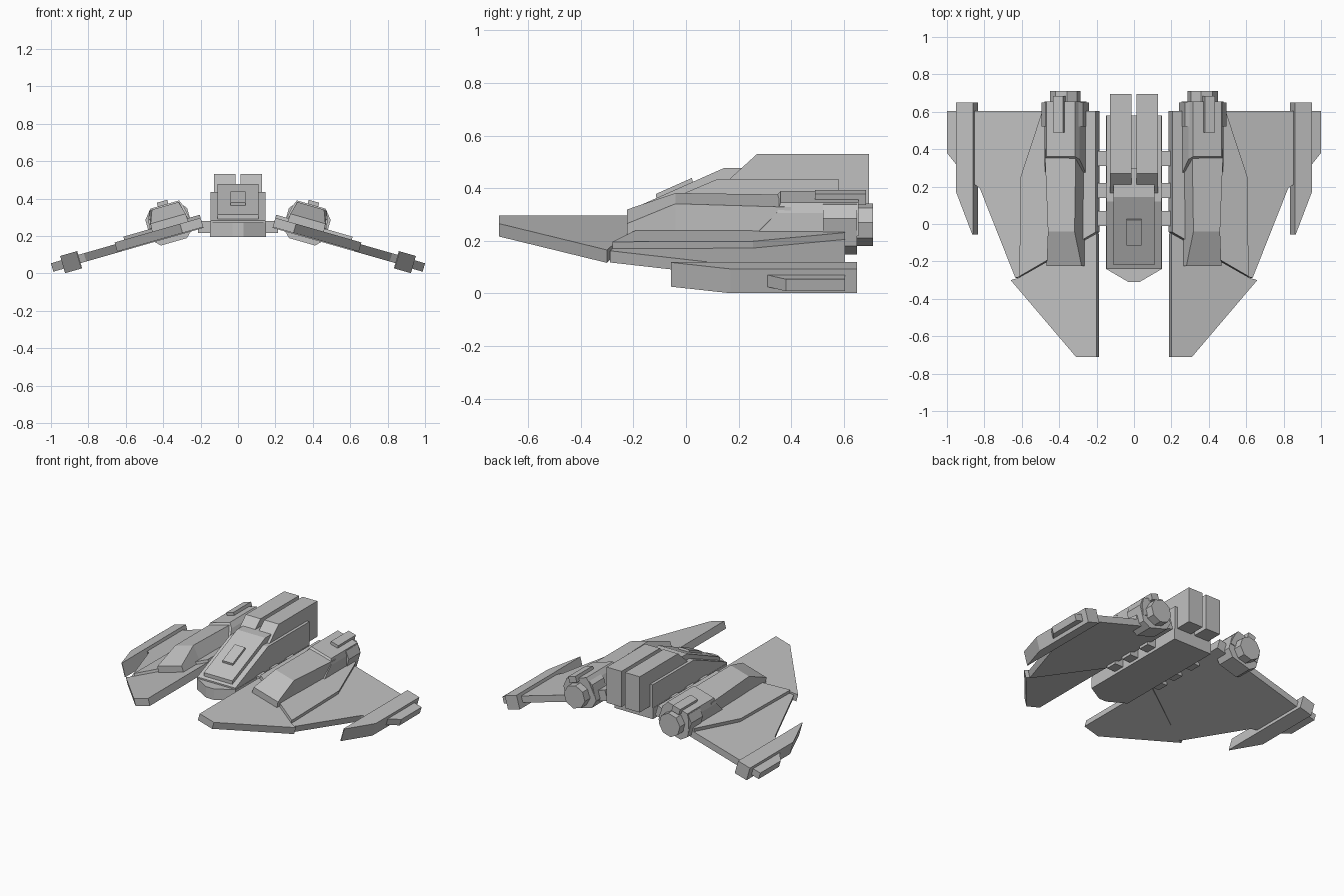
import bpy, bmesh, math

cube = bpy.data.objects.get("Cube")
if cube:
    bpy.data.objects.remove(cube)

grey = bpy.data.materials.new("hull grey")
grey.use_nodes = True
grey.diffuse_color = (0.53, 0.53, 0.53, 1)
grey.node_tree.nodes["Principled BSDF"].inputs["Base Color"].default_value = (0.53, 0.53, 0.53, 1)

TILT = math.radians(16)
ROOT_X, ROOT_Z = 0.2, 0.297


def wing_space(p):
    """Droop a point (along span, y, above wing) with the wing."""
    u, y, w = p
    return (ROOT_X + u * math.cos(TILT) + w * math.sin(TILT), y,
            ROOT_Z - u * math.sin(TILT) + w * math.cos(TILT))


def loft(name, rings, on_wing=False, mirror=False):
    """Skin a closed solid through rings of equal point count."""
    bm = bmesh.new()
    loops = [[bm.verts.new(wing_space(p) if on_wing else p) for p in r] for r in rings]
    n = len(loops[0])
    for a, b in zip(loops, loops[1:]):
        for i in range(n):
            j = (i + 1) % n
            bm.faces.new((a[i], a[j], b[j], b[i]))
    bm.faces.new(loops[0][::-1])
    bm.faces.new(loops[-1])
    bmesh.ops.recalc_face_normals(bm, faces=bm.faces)
    mesh = bpy.data.meshes.new(name)
    bm.to_mesh(mesh)
    bm.free()
    mesh.materials.append(grey)
    ob = bpy.data.objects.new(name, mesh)
    bpy.context.collection.objects.link(ob)
    if mirror:
        ob.modifiers.new("Mirror", 'MIRROR')
    return ob


def plan(name, outline, low, high, **kw):
    """Extrude an (x, y) outline upward."""
    return loft(name, [[(x, y, z) for x, y in outline] for z in (low, high)], **kw)


def side(name, profile, x0, x1, **kw):
    """Extrude a (y, z) profile sideways."""
    return loft(name, [[(x, y, z) for y, z in profile] for x in (x0, x1)], **kw)


def box(name, x0, x1, y0, y1, z0, z1, **kw):
    return plan(name, [(x0, y0), (x1, y0), (x1, y1), (x0, y1)], z0, z1, **kw)


def trapezoid(y, base, top, low, high):
    return [(base[0], y, low), (base[1], y, low), (top[1], y, high), (top[0], y, high)]


# Fuselage
plan("lower_hull", [(-0.15, 0.58), (-0.15, -0.24), (-0.03, -0.31),
                    (0.03, -0.31), (0.15, -0.24), (0.15, 0.58)], 0.195, 0.272)
side("upper_hull", [(-0.24, 0.265), (-0.24, 0.282), (0.12, 0.435), (0.58, 0.435), (0.58, 0.265)],
     -0.148, 0.148)
side("cockpit", [(-0.22, 0.27), (-0.22, 0.315), (0.145, 0.477), (0.3, 0.477), (0.3, 0.27)],
     -0.11, 0.11)
side("cockpit_hatch", [(-0.11, 0.35), (-0.115, 0.378), (0.022, 0.439), (0.03, 0.41)], -0.04, 0.04)
side("rear_engine_block", [(0.16, 0.28), (0.16, 0.43), (0.27, 0.53), (0.695, 0.53), (0.695, 0.28)],
     0.014, 0.128, mirror=True)
for i, y in enumerate((0.03, 0.18, 0.35)):
    box(f"wing_strut_{i + 1}", 0.13, 0.215, y - 0.04, y + 0.04, 0.215, 0.28, mirror=True)

wing = dict(on_wing=True, mirror=True)

# Wings, in drooped wing space
plan("front_wing", [(0, -0.71), (0.115, -0.71), (0.478, -0.30), (0.435, -0.288), (0, -0.05)],
     -0.051, 0.0, **wing)
plan("main_wing", [(0, 0.605), (0, -0.043), (0.43, -0.282), (0.455, -0.288),
                   (0.652, 0.19), (0.72, 0.24), (0.72, 0.605)], -0.056, -0.01, **wing)
plan("wing_armour", [(0, 0.605), (0, -0.043), (0.425, -0.28), (0.417, 0.255), (0.297, 0.605)],
     -0.02, 0.017, **wing)

# Wing tip pods
plan("tip_pod", [(0.683, 0.65), (0.683, -0.057), (0.688, -0.057), (0.778, 0.17), (0.778, 0.65)],
     -0.085, 0.011, **wing)
plan("tip_pod_side_box", [(0.77, 0.605), (0.77, 0.31), (0.778, 0.31), (0.836, 0.38), (0.836, 0.605)],
     -0.06, -0.013, **wing)

# Nacelles
loft("nacelle", [trapezoid(-0.225, (0.068, 0.270), (0.071, 0.266), 0.0, 0.043),
                 trapezoid(-0.04, (0.068, 0.270), (0.090, 0.238), 0.0, 0.114),
                 trapezoid(0.40, (0.063, 0.278), (0.085, 0.258), 0.0, 0.106)], **wing)
shoulder = [(0.055, 0.0), (0.287, 0.0), (0.265, 0.085), (0.245, 0.121), (0.085, 0.121), (0.07, 0.085)]
starts = (0.26, 0.26, 0.345, 0.36, 0.36, 0.345)
loft("nacelle_rear", [[(u, y, w) for (u, w), y in zip(shoulder, starts)],
                      [(u, 0.655, w) for u, w in shoulder]], **wing)
collar = [(0.055, -0.04), (0.10, -0.084), (0.245, -0.084), (0.287, -0.04),
          (0.287, 0.07), (0.25, 0.115), (0.09, 0.115), (0.055, 0.07)]
loft("nacelle_collar", [[(u, y, w) for u, w in collar] for y in (0.52, 0.65)], **wing)
octagon = [(0.172 + 0.082 * math.cos(a), 0.012 + 0.082 * math.sin(a))
           for a in (math.radians(22.5 + 45 * k) for k in range(8))]
loft("exhaust", [[(u, y, w) for u, w in octagon] for y in (0.64, 0.71)], **wing)
box("nacelle_top_box", 0.145, 0.203, 0.49, 0.685, 0.10, 0.142, **wing)
